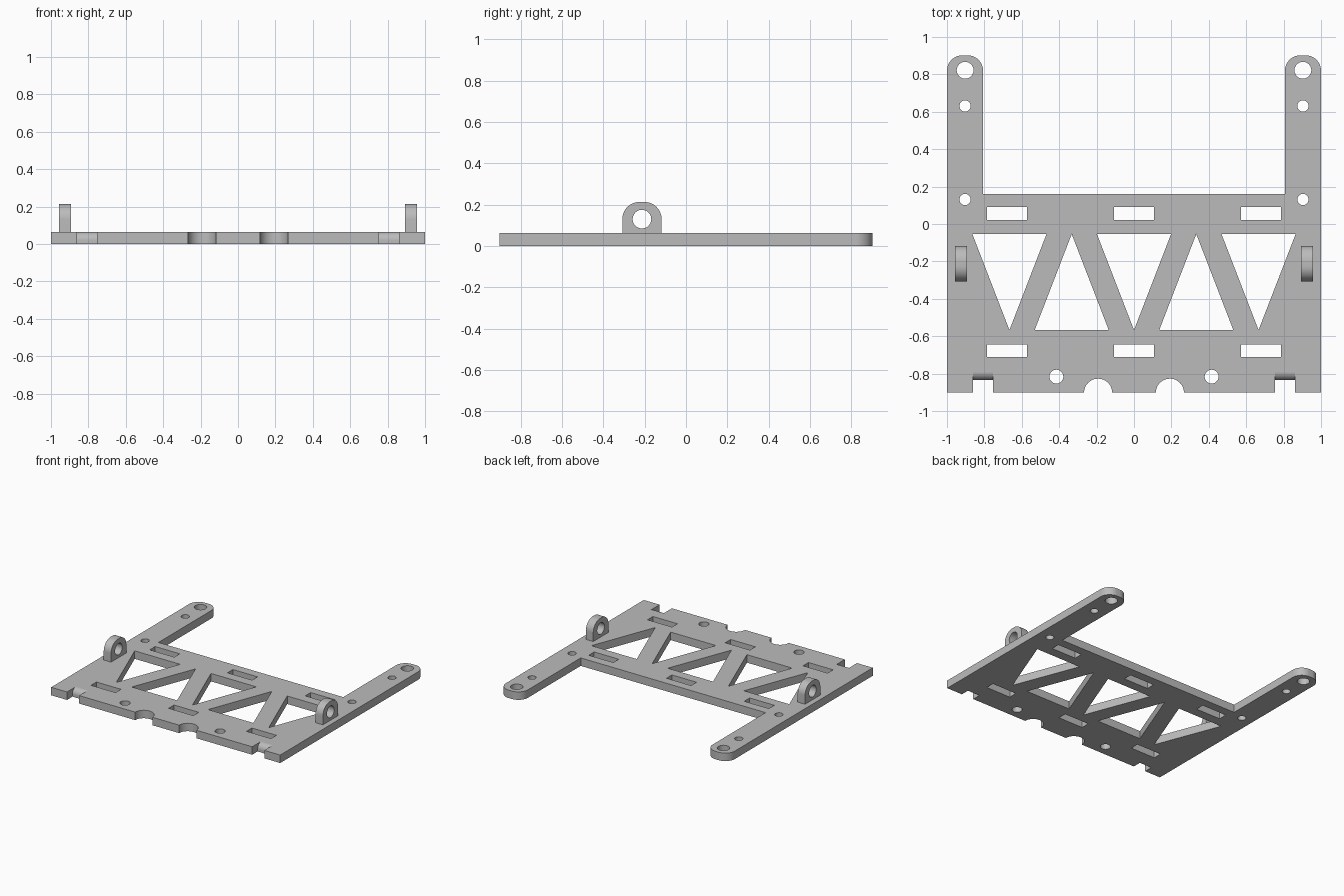
import bpy
from math import sin, cos, pi, radians
from mathutils import Matrix

cube = bpy.data.objects.get("Cube")
if cube:
    bpy.data.objects.remove(cube, do_unlink=True)

THICK = 0.063   # plate thickness
EDGE = 0.902    # half depth of the plate
ROUND = 0.083   # corner radius of arm ends and lugs

grey = bpy.data.materials.new("light grey")
grey.use_nodes = True
grey.diffuse_color = (0.5, 0.5, 0.5, 1)
grey.node_tree.nodes["Principled BSDF"].inputs["Base Color"].default_value = (0.5, 0.5, 0.5, 1)


def arc(cx, cy, r, start, end, steps=16):
    angles = [radians(start + (end - start) * i / steps) for i in range(steps + 1)]
    return [(cx + r * cos(a), cy + r * sin(a)) for a in angles]


def circle(cx, cy, r):
    return arc(cx, cy, r, 0, 360, 40)[:-1]


def rect(cx, cy, w, h):
    return [(cx + sx * w / 2, cy + sy * h / 2) for sx, sy in ((-1, -1), (1, -1), (1, 1), (-1, 1))]


def slab(name, loops, depth, matrix):
    """Fill an outline with holes and extrude it, then turn it into a welded mesh."""
    curve = bpy.data.curves.new(name, "CURVE")
    curve.dimensions = "2D"
    curve.fill_mode = "BOTH"
    curve.extrude = depth / 2
    for loop in loops:
        spline = curve.splines.new("POLY")
        spline.points.add(len(loop) - 1)
        for point, (x, y) in zip(spline.points, loop):
            point.co = (x, y, 0, 1)
        spline.use_cyclic_u = True
    obj = bpy.data.objects.new(name, curve)
    bpy.context.collection.objects.link(obj)
    bpy.ops.object.select_all(action="DESELECT")
    obj.select_set(True)
    bpy.context.view_layer.objects.active = obj
    bpy.ops.object.convert(target="MESH")
    obj = bpy.context.view_layer.objects.active
    obj.data.transform(matrix)
    bpy.ops.object.mode_set(mode="EDIT")
    bpy.ops.mesh.select_all(action="SELECT")
    bpy.ops.mesh.remove_doubles(threshold=0.0002)
    bpy.ops.mesh.normals_make_consistent(inside=False)
    bpy.ops.object.mode_set(mode="OBJECT")
    obj.data.materials.clear()
    obj.data.materials.append(grey)
    bpy.ops.object.shade_smooth_by_angle(angle=radians(30))
    return obj


def sideways(x):
    """Place a profile drawn in y and z at the given x."""
    return Matrix(((0, 0, 1, x), (1, 0, 0, 0), (0, 1, 0, 0), (0, 0, 0, 1)))


# Plate outline: half circle bite, hinge notch, rounded arm, then mirrored
tip = EDGE - ROUND
half = arc(0.192, -EDGE, 0.075, 180, 0, 24)
half += [(0.755, -EDGE), (0.755, -0.79), (0.862, -0.79), (0.862, -EDGE), (1, -EDGE)]
half += arc(1 - ROUND, tip, ROUND, 0, 90) + arc(0.807 + ROUND, tip, ROUND, 90, 180)
half += [(0.807, 0.16)]
loops = [half + [(-x, y) for x, y in reversed(half)]]

# Round holes
for s in (-1, 1):
    loops.append(circle(s * 0.903, 0.822, 0.045))
    loops += [circle(s * 0.903, y, 0.03) for y in (0.631, 0.131)]
    loops.append(circle(s * 0.415, -0.816, 0.037))

# Rectangular slots
for x in (-0.679, 0, 0.679):
    loops += [rect(x, y, 0.215, 0.068) for y in (0.056, -0.677)]

# Alternating truss triangles
for i in range(-2, 3):
    cx = i * 0.333
    base, apex = (-0.054, -0.567) if i % 2 == 0 else (-0.567, -0.054)
    loops.append([(cx - 0.198, base), (cx + 0.198, base), (cx, apex)])

slab("base_plate", loops, THICK, Matrix.Translation((0, 0, THICK / 2)))

# Upright lugs and rounded notch lips on both sides
lug_y, lug_half, lug_top = -0.213, 0.095, 0.213
inset = lug_half - ROUND
lug = [(lug_y - lug_half, THICK), (lug_y + lug_half, THICK)]
lug += arc(lug_y + inset, lug_top - ROUND, ROUND, 0, 90)
lug += arc(lug_y - inset, lug_top - ROUND, ROUND, 90, 180)
lug_hole = circle(lug_y, lug_top - ROUND, 0.045)
lip_r = 0.044
lip = [(-0.79, 0)] + arc(-0.79, THICK - lip_r, lip_r, 90, 180) + [(-0.79 - lip_r, 0)]

for side, s in (("left", 1), ("right", -1)):
    slab(side + "_lug", [lug, lug_hole], 0.064, sideways(s * 0.925))
    slab(side + "_notch_lip", [lip], 0.107, sideways(s * 0.8085))
